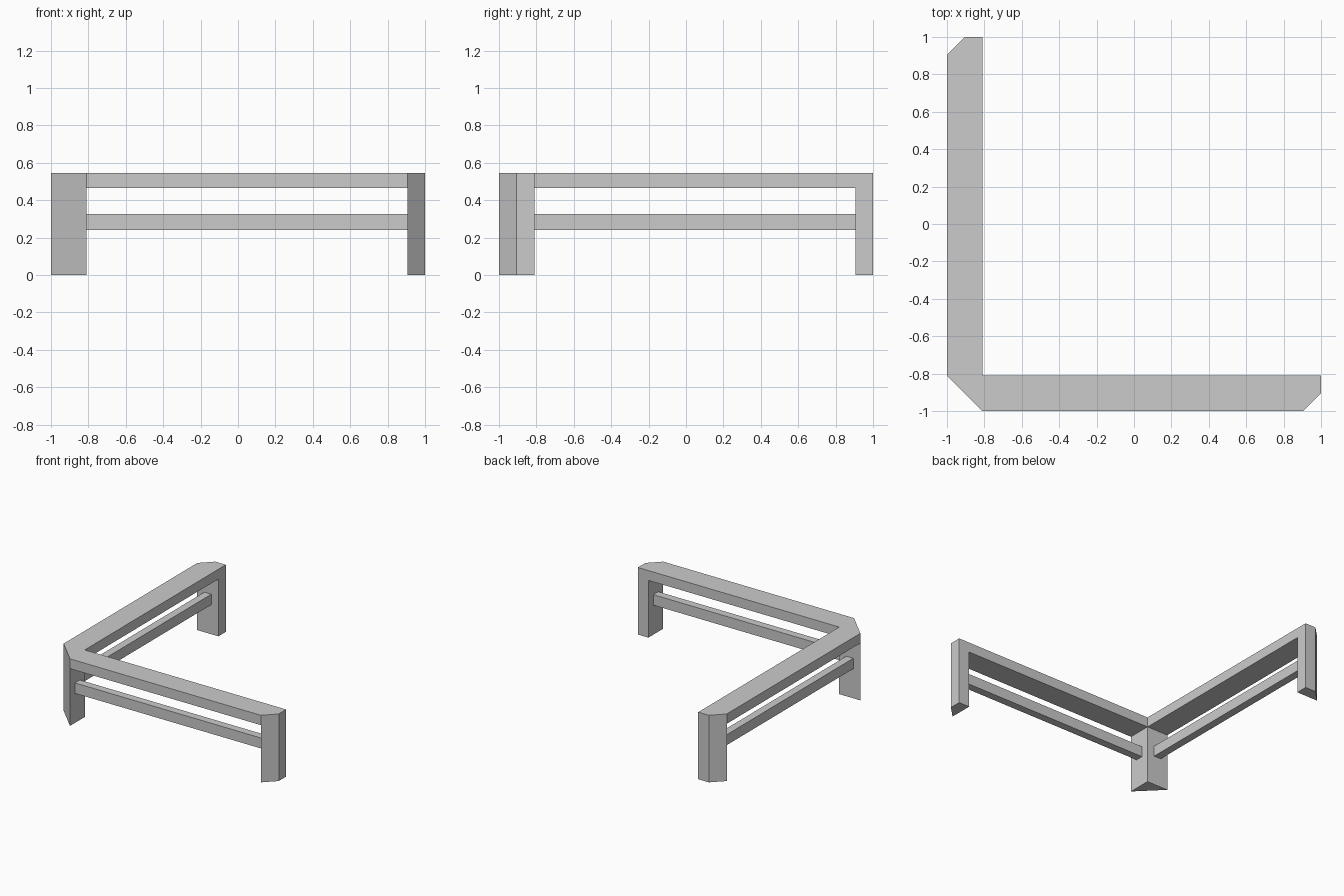
import bpy, bmesh

if "Cube" in bpy.data.objects:
    bpy.data.objects.remove(bpy.data.objects["Cube"])

O, I, C = 1.0, 0.81, 0.905          # outer edge, inner edge, end chamfer
TOP, UNDER = 0.545, 0.465           # top board height range
RAIL_Z = (0.24, 0.325)

wood = bpy.data.materials.new("light grey")
wood.diffuse_color = (0.6, 0.6, 0.6, 1)
wood.use_nodes = True
wood.node_tree.nodes["Principled BSDF"].inputs["Base Color"].default_value = wood.diffuse_color


def finish(bm, name):
    bmesh.ops.recalc_face_normals(bm, faces=bm.faces)
    me = bpy.data.meshes.new(name)
    bm.to_mesh(me)
    bm.free()
    me.materials.append(wood)
    ob = bpy.data.objects.new(name, me)
    bpy.context.collection.objects.link(ob)
    return ob


def swap(pts):
    """Mirror plan points across the diagonal of the corner."""
    return [(y, x) for x, y in pts]


def extrude(bm, faces, dz, keep):
    geo = bmesh.ops.extrude_face_region(bm, geom=faces, use_keep_orig=keep)["geom"]
    verts = [g for g in geo if isinstance(g, bmesh.types.BMVert)]
    bmesh.ops.translate(bm, verts=verts, vec=(0, 0, dz))


# Frame: L-shaped top board with three posts drawn down from its underside
corner = [(-O, -I), (-I, -O), (-I, -I)]
beam = [(-I, -O), (C, -O), (C, -I), (-I, -I)]
post = [(C, -O), (O, -C), (O, -I), (C, -I)]
bm = bmesh.new()
plan = [bm.faces.new([bm.verts.new((x, y, UNDER)) for x, y in p])
        for p in (corner, beam, post, swap(beam), swap(post))]
bmesh.ops.remove_doubles(bm, verts=bm.verts, dist=1e-4)
bmesh.ops.recalc_face_normals(bm, faces=bm.faces)
plan = [f for f in bm.faces]
posts = [f for f in plan if len(f.verts) == 3
         or max(f.calc_center_median()[:2]) > 0.8]
extrude(bm, plan, TOP - UNDER, True)
extrude(bm, posts, -UNDER, False)
bmesh.ops.recalc_face_normals(bm, faces=bm.faces)
bmesh.ops.dissolve_limit(bm, angle_limit=0.01, verts=bm.verts, edges=bm.edges)
finish(bm, "bench_frame")

# Lower stretcher rails running between the posts, open at the hidden ends
mid, half = -(O + I) / 2, (O - I) / 6
stretcher = [(-I, mid - half), (C, mid - half), (C, mid + half), (-I, mid + half)]
for name, pts in (("front_stretcher", stretcher), ("side_stretcher", swap(stretcher))):
    bm = bmesh.new()
    f = bm.faces.new([bm.verts.new((x, y, RAIL_Z[0])) for x, y in pts])
    extrude(bm, [f], RAIL_Z[1] - RAIL_Z[0], True)
    finish(bm, name)
